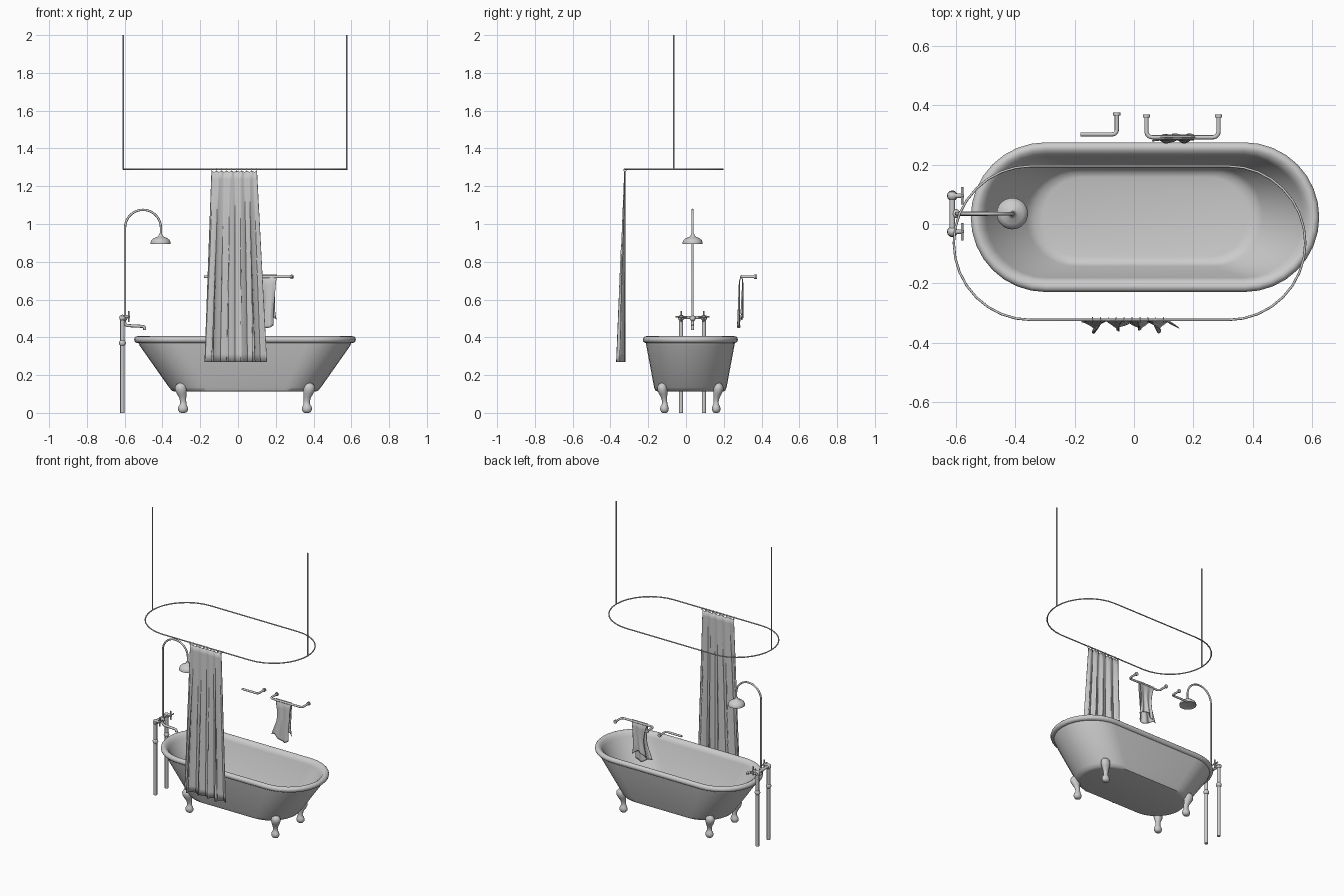
import bpy, bmesh
from math import sin, cos, pi, radians
from mathutils import Vector

if "Cube" in bpy.data.objects:
    bpy.data.objects.remove(bpy.data.objects["Cube"])

GREY = (0.6, 0.6, 0.6, 1)
mat = bpy.data.materials.new("plain grey")
mat.use_nodes = True
mat.diffuse_color = GREY
mat.node_tree.nodes["Principled BSDF"].inputs["Base Color"].default_value = GREY


def finish(name, bm, angle=40):
    bmesh.ops.recalc_face_normals(bm, faces=bm.faces)
    me = bpy.data.meshes.new(name)
    bm.to_mesh(me)
    bm.free()
    me.materials.append(mat)
    ob = bpy.data.objects.new(name, me)
    bpy.context.collection.objects.link(ob)
    bpy.ops.object.select_all(action='DESELECT')
    ob.select_set(True)
    bpy.context.view_layer.objects.active = ob
    bpy.ops.object.shade_smooth_by_angle(angle=radians(angle))
    return ob


def loft(name, rings, angle=40):
    """Skin a list of closed rings and cap both ends."""
    bm = bmesh.new()
    rows = [[bm.verts.new(p) for p in ring] for ring in rings]
    for a, b in zip(rows, rows[1:]):
        for i in range(len(a)):
            j = (i + 1) % len(a)
            bm.faces.new((a[i], a[j], b[j], b[i]))
    bm.faces.new(rows[0])
    bm.faces.new(rows[-1])
    return finish(name, bm, angle)


def sheet(name, nu, nv, func, thickness):
    """Cloth grid from a function of u, v in 0..1."""
    bm = bmesh.new()
    g = [[bm.verts.new(func(i / nu, j / nv)) for i in range(nu + 1)] for j in range(nv + 1)]
    for j in range(nv):
        for i in range(nu):
            bm.faces.new((g[j][i], g[j][i + 1], g[j + 1][i + 1], g[j + 1][i]))
    ob = finish(name, bm, 60)
    ob.modifiers.new("thickness", 'SOLIDIFY').thickness = thickness
    return ob


def oval(cx, cy, hx, hy, z, n=16):
    """Straight-sided oval with round ends."""
    pts = []
    for side in (1, -1):
        for i in range(n + 1):
            t = -pi / 2 + pi * i / n
            pts.append((cx + side * (hx - hy + hy * cos(t)), cy + side * hy * sin(t), z))
    return pts


def pipe(name, pts, radius, cyclic=False):
    cu = bpy.data.curves.new(name, 'CURVE')
    cu.dimensions = '3D'
    cu.bevel_depth = radius
    cu.bevel_resolution = 3
    cu.use_fill_caps = True
    sp = cu.splines.new('POLY')
    sp.points.add(len(pts) - 1)
    for p, co in zip(sp.points, pts):
        p.co = (*co, 1)
    sp.use_cyclic_u = cyclic
    sp.use_smooth = True
    cu.materials.append(mat)
    ob = bpy.data.objects.new(name, cu)
    bpy.context.collection.objects.link(ob)
    return ob


def bend(corner, a, b, r, n=6):
    """Rounded elbow at a corner, coming from direction a and leaving along b."""
    c, a, b = Vector(corner), Vector(a), Vector(b)
    return [c - a * r * (1 - sin(t)) + b * r * (1 - cos(t))
            for t in (pi / 2 * i / n for i in range(n + 1))]


def turned(name, centre, profile, axis='Z', n=20):
    """Turned part from (radius, offset) pairs along an axis."""
    def place(r, h, t):
        u, v = r * cos(t), r * sin(t)
        return Vector(centre) + Vector({'X': (h, u, v), 'Y': (u, h, v), 'Z': (u, v, h)}[axis])
    return loft(name, [[place(r, h, 2 * pi * i / n) for i in range(n)] for r, h in profile])


def ball(name, centre, r, axis='Z'):
    steps = [pi * i / 8 for i in range(9)]
    return turned(name, centre, [(max(r * sin(t), r * .03), -r * cos(t)) for t in steps], axis, 14)


# Tub: outer wall, rolled rim, inner wall and floor in one skin
TX, TY = 0.037, 0.023
outer = [(.365, .165, .112), (.385, .184, .116), (.402, .192, .135), (.557, .233, .355), (.563, .236, .37)]
rim = [(.569 + .018 * cos(t), .234 + .018 * cos(t), .388 + .018 * sin(t))
       for t in (radians(-90 + 30 * i) for i in range(8))]
inner = [(.546, .212, .394), (.535, .204, .375), (.40, .165, .165), (.375, .152, .146), (.345, .135, .14)]
loft("bathtub", [oval(TX, TY, *p) for p in outer + rim + inner], 50)
turned("drain", (-.21, TY, .14), [(.005, 0), (.005, .002)], n=12)

# Clawed feet: curved leg swelling at the top and ending in a ball
leg = [(.008, .0, .004), (.018, .0, .006), (.025, .0, .016), (.027, .0, .027), (.023, .0, .04),
       (.017, -.001, .05), (.016, -.001, .065), (.019, .002, .085), (.026, .007, .105),
       (.031, .011, .125), (.030, .012, .143), (.022, .011, .157), (.008, .008, .164)]
for sx, end in ((-1, "right"), (1, "left")):
    for sy, side in ((-1, "front"), (1, "back")):
        bx, by = TX + sx * .328, TY + sy * .137
        loft(f"foot_{side}_{end}", [[(bx + sx * o + r * cos(t), by + sy * o + r * .85 * sin(t), z - .004)
             for t in (2 * pi * i / 16 for i in range(16))] for r, o, z in leg], 60)

# Oval curtain rail hung on two rods
RY = -.064
pipe("curtain_rail", oval(-.015, RY, .592, .259, 1.29), .004, True)
for x, side in ((-.607, "right"), (.577, "left")):
    pipe(f"rail_rod_{side}", [(x, RY, 1.29), (x, RY, 2.0)], .004)


# Shower curtain: folds deepen and spread toward the hem
def curtain(u, v):
    left, right = -.14 - .045 * v, .10 + .042 * v
    w = 2 * pi * 4.5 * u + .5 * sin(7 * u + 1)
    amp = .003 + .02 * v * (.8 + .2 * sin(9 * u))
    x = left + (right - left) * u + .012 * v * sin(2 * w)
    y = -.324 - .018 * v + amp * sin(w) + .003 * v * sin(2.3 * w)
    return (x, y, 1.282 - 1.012 * v - .006 * (1 - v) ** 20 * sin(pi * 9 * u) ** 2)


sheet("shower_curtain", 110, 24, curtain, .002)
for i in range(10):
    x = -.14 + .24 * i / 9
    pipe(f"curtain_ring_{i}", [(x, -.323 + .008 * cos(t), 1.286 + .008 * sin(t))
                               for t in (pi * k / 6 for k in range(12))], .0015, True)

# Floor supply pipes with joints and valves
PX, FY = -.612, .035
for y, side in ((-.026, "front"), (.095, "back")):
    pipe(f"supply_pipe_{side}", [(PX, y, 0), (PX, y, .51)], .0115)
    ball(f"pipe_joint_{side}", (PX, y, .37), .018)
    ball(f"valve_body_{side}", (PX, y, .503), .017)
    turned(f"valve_stem_{side}", (PX, y, .51), [(.008, 0), (.008, .028), (.005, .032), (.005, .04)], 'X', 12)
    for k, d in enumerate(((0, 1, 0), (0, 0, 1))):
        c, d = Vector((-.579, y, .51)), Vector(d) * .03
        pipe(f"handle_{side}_{k}", [c - d, c + d], .004)
pipe("mixer_bar", [(PX, -.04, .505), (PX, .11, .505)], .009)

# Spout
pipe("spout", [(-.60, FY, .505), *bend((-.60, FY, .462), (0, 0, -1), (1, 0, 0), .02),
               *bend((-.494, FY, .458), (1, 0, 0), (0, 0, -1), .012), (-.494, FY, .44)], .008)
ball("mixer_centre", (-.602, FY, .5), .016)

# Shower riser and head
arch = [(-.503 - .095 * cos(t), FY, .98 + .095 * sin(t)) for t in (pi * i / 20 for i in range(21))]
pipe("shower_riser", [(-.598, FY, .49), *arch, (-.408, FY, .93)], .006)
turned("shower_head", (-.41, FY, .895),
       [(.046, .003), (.053, 0), (.053, .008), (.048, .02), (.036, .03), (.018, .037), (.01, .045), (.008, .055)], n=28)

# Towel rail and roll holder with wall flanges
RZ, BY, WY = .72, .292, .365
pipe("towel_rail", [(.042, WY, RZ), *bend((.042, BY, RZ), (0, -1, 0), (1, 0, 0), .02),
                    *bend((.285, BY, RZ), (1, 0, 0), (0, 1, 0), .02), (.285, WY, RZ)], .007)
pipe("roll_holder", [(-.18, .302, RZ), *bend((-.058, .302, RZ), (1, 0, 0), (0, 1, 0), .015), (-.058, .372, RZ)], .007)
for k, (x, y) in enumerate(((.042, WY), (.285, WY), (-.058, .372))):
    turned(f"wall_flange_{k}", (x, y, RZ), [(.012, -.006), (.012, .003)], 'Y', 16)


# Towel draped over the rail, gathered at mid drop
def towel(u, v):
    s = 2 * v - 1
    drop = abs(s)
    side = max(-1, min(1, s * 7))
    width = .12 - .03 * sin(pi * drop) + (.008 if s < 0 else -.01) * drop
    x = .147 + width * (u - .5) + .012 * drop * s + .01 * drop * sin(5 * drop)
    y = BY + side * .0105 + .007 * drop * sin(13 * u + 3 * v) - .004 * drop
    length = (.265 if s < 0 else .225) + .018 * sin(5 * u + 2 * s)
    return (x, y, RZ + .012 - length * drop)


sheet("towel", 24, 40, towel, .003)
